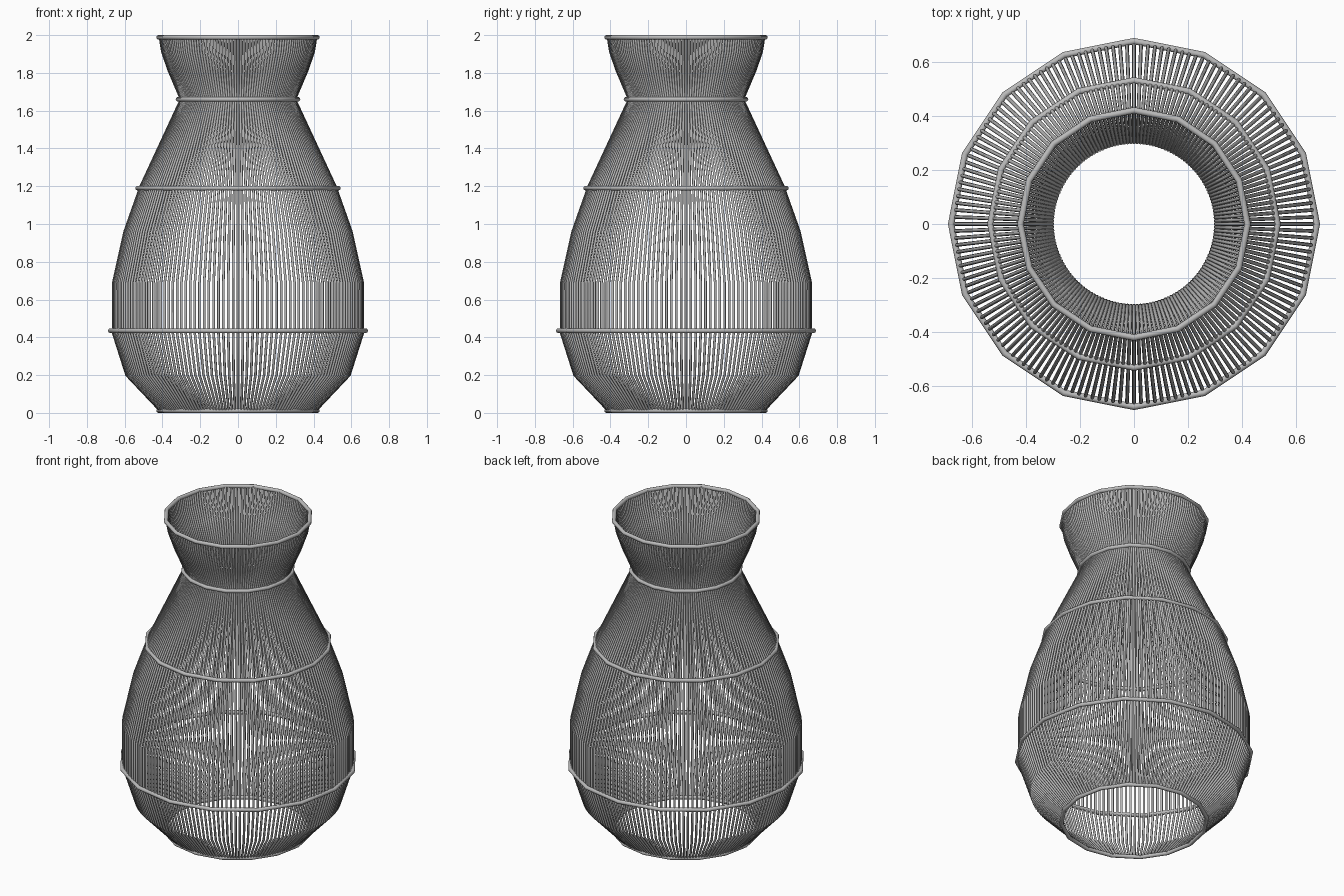
import bpy
from math import sin, cos, tau, radians

cube = bpy.data.objects.get("Cube")
if cube:
    bpy.data.objects.remove(cube, do_unlink=True)

metal = bpy.data.materials.new("grey metal")
metal.use_nodes = True
GREY = (0.5, 0.5, 0.5, 1)
metal.diffuse_color = GREY
metal.node_tree.nodes["Principled BSDF"].inputs["Base Color"].default_value = GREY

RODS = 160
ROD_RADIUS = 0.007
RING_RADIUS = 0.012

# Rod centre line from foot to lip: (radius, height)
profile = [(0.41, 0.01), (0.59, 0.2), (0.66, 0.42), (0.66, 0.69), (0.6, 0.96),
           (0.515, 1.2), (0.302, 1.66), (0.365, 1.81), (0.4, 1.91), (0.413, 1.99)]

# Vertical rods, one spline each, swept as round tubes
curve = bpy.data.curves.new("upright_rods", "CURVE")
curve.dimensions = "3D"
curve.bevel_depth = ROD_RADIUS
curve.bevel_resolution = 2
curve.use_fill_caps = True
for i in range(RODS):
    a = tau * i / RODS
    spline = curve.splines.new("POLY")
    spline.points.add(len(profile) - 1)
    for point, (r, z) in zip(spline.points, profile):
        point.co = (r * cos(a), r * sin(a), z, 1)
rods = bpy.data.objects.new("upright_rods", curve)
bpy.context.collection.objects.link(rods)
bpy.ops.object.select_all(action="DESELECT")
rods.select_set(True)
bpy.context.view_layer.objects.active = rods
bpy.ops.object.convert(target="MESH")
rods = bpy.context.object
rods.data.materials.clear()
rods.data.materials.append(metal)
bpy.ops.object.shade_smooth_by_angle(angle=radians(50))

# Sixteen-sided hoops holding the rods
hoops = {"foot_hoop": (0.42, 0.012), "belly_hoop": (0.676, 0.435),
         "shoulder_hoop": (0.531, 1.19), "neck_hoop": (0.318, 1.66),
         "lip_hoop": (0.42, 1.988)}
for name, (r, z) in hoops.items():
    bpy.ops.mesh.primitive_torus_add(location=(0, 0, z), major_radius=r,
                                     minor_radius=RING_RADIUS,
                                     major_segments=16, minor_segments=12)
    hoop = bpy.context.object
    hoop.name = name
    hoop.data.materials.append(metal)
    bpy.ops.object.shade_smooth_by_angle(angle=radians(35))
